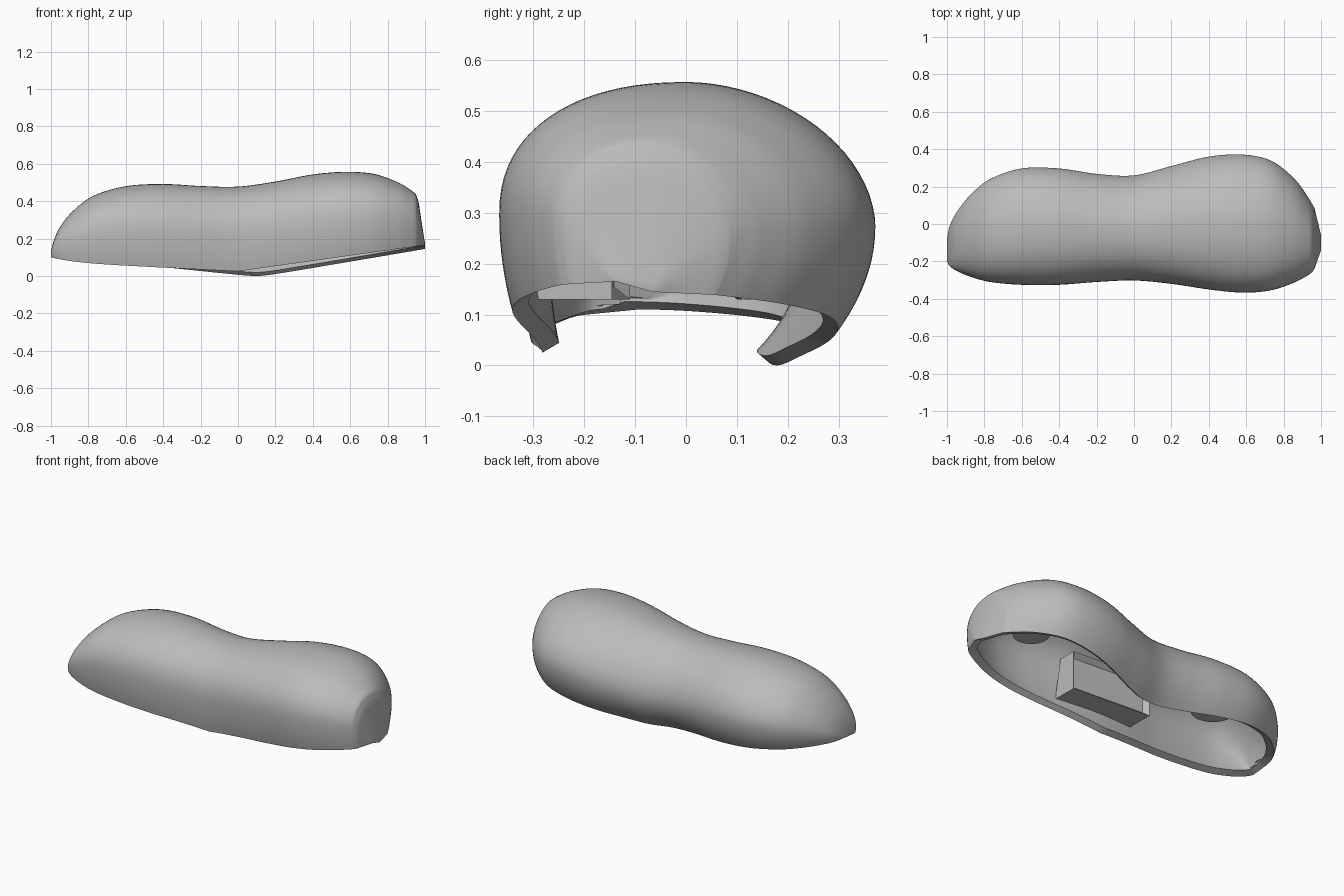
import bpy, bmesh, math
from mathutils import Vector

cube = bpy.data.objects.get("Cube")
if cube:
    bpy.data.objects.remove(cube, do_unlink=True)

grey = bpy.data.materials.new("plain_grey")
grey.use_nodes = True
grey.diffuse_color = (0.5, 0.5, 0.5, 1)
grey.node_tree.nodes["Principled BSDF"].inputs["Base Color"].default_value = (0.5, 0.5, 0.5, 1)

WALL = 0.035
AROUND = 20   # faces per quarter of a cross-section
STEPS = 6     # sections between two stations

# Stations along the body: x, front y, back y, crest height
STATIONS = [
    (-1.0, -0.20, -0.08, 0.13), (-0.985, -0.225, -0.01, 0.19),
    (-0.95, -0.25, 0.06, 0.265), (-0.88, -0.28, 0.15, 0.35),
    (-0.77, -0.31, 0.24, 0.43), (-0.60, -0.325, 0.297, 0.48),
    (-0.40, -0.325, 0.297, 0.492), (-0.20, -0.31, 0.268, 0.481),
    (0.0, -0.302, 0.26, 0.478), (0.20, -0.32, 0.31, 0.505),
    (0.40, -0.35, 0.36, 0.543), (0.58, -0.367, 0.371, 0.557),
    (0.73, -0.355, 0.34, 0.545), (0.85, -0.316, 0.25, 0.503),
    (0.92, -0.28, 0.16, 0.462), (0.952, -0.258, 0.108, 0.435),
    (0.965, -0.24, 0.085, 0.40), (1.0, -0.14, -0.06, 0.17)]


def smooth_stations():
    rows = [Vector(s) for s in STATIONS]
    result = []
    last = len(rows) - 1
    for i in range(last):
        p1, p2 = rows[i], rows[i + 1]
        p0, p3 = rows[max(i - 1, 0)], rows[min(i + 2, last)]
        for k in range(STEPS):
            t = k / STEPS
            if i >= last - 2:          # flat end face stays straight
                result.append(p1.lerp(p2, t))
                continue
            m1, m2 = (p2 - p0) / 2, (p3 - p1) / 2
            result.append(p1 * (2*t**3 - 3*t*t + 1) + m1 * (t**3 - 2*t*t + t)
                          + p2 * (3*t*t - 2*t**3) + m2 * (t**3 - t*t))
    return result + [rows[-1]]


def rim_height(x, back):
    if back:
        d = math.hypot(x - 0.1, 0.05) - 0.05
        return d * (0.17 if x > 0.1 else 0.105)
    return 0.025 + (0.14 * x if x > 0 else -0.05 * x + 0.025 * x**8)


def section(station, inset):
    """Arch from the front rim over the crest to the back rim."""
    x, front, back, top = station
    x *= 1 - inset
    front, back, top = front + inset, back - inset, top - inset
    mid, half = (front + back) / 2, (back - front) / 2
    points = []
    for side, power, is_back in ((-1, 2.25, False), (1, 1.87, True)):
        rim = rim_height(x, is_back) + inset * 0.55
        crest = max(top, rim + 0.01)
        wide = rim + 0.42 * (crest - rim)
        curl = 0.18 + 0.17 * math.exp(-((x - 0.05) / 0.35)**2) if is_back else 0.07
        part = []
        for k in range(AROUND // 2):           # lower wall curling inward
            s = 1 - k / (AROUND // 2)
            part.append((x, mid + side * half * (1 - curl * s * s), wide + (rim - wide) * s))
        for k in range(AROUND + 1):            # domed upper wall
            a = math.pi / 2 * k / AROUND
            part.append((x, mid + side * half * abs(math.cos(a))**(2 / power),
                         wide + (crest - wide) * math.sin(a)**(2 / power)))
        points += part if not is_back else part[-2::-1]
    return points


def finish(bm, name, angle=35):
    bmesh.ops.recalc_face_normals(bm, faces=bm.faces)
    mesh = bpy.data.meshes.new(name)
    bm.to_mesh(mesh)
    bm.free()
    obj = bpy.data.objects.new(name, mesh)
    bpy.context.collection.objects.link(obj)
    mesh.materials.append(grey)
    bpy.ops.object.select_all(action='DESELECT')
    obj.select_set(True)
    bpy.context.view_layer.objects.active = obj
    bpy.ops.object.shade_smooth_by_angle(angle=math.radians(angle))
    return obj


# Hollow body: outer skin, inner skin and the rim joining them
bm = bmesh.new()
stations = smooth_stations()
skins = [[[bm.verts.new(p) for p in section(s, inset)] for s in stations]
         for inset in (0, WALL)]
for grid in skins:
    for a, b in zip(grid, grid[1:]):
        for j in range(len(a) - 1):
            bm.faces.new((a[j], a[j + 1], b[j + 1], b[j]))
    # thin end caps
    bm.faces.new(grid[0])
    bm.faces.new(grid[-1])
loops = [[r[0] for r in g] + [r[-1] for r in reversed(g)] for g in skins]
for j in range(len(loops[0])):
    k = (j + 1) % len(loops[0])
    bm.faces.new((loops[0][j], loops[0][k], loops[1][k], loops[1][j]))
finish(bm, "hollow_body")

# Round posts hanging from the roof
for name, x, radius, top in (("large_end_post", 0.71, 0.1, 0.5),
                             ("small_end_post", -0.56, 0.12, 0.45)):
    bm = bmesh.new()
    bmesh.ops.create_cone(bm, cap_ends=True, segments=48, radius1=radius,
                          radius2=radius, depth=top - 0.25)
    bmesh.ops.translate(bm, verts=bm.verts, vec=(x, -0.01, (top + 0.25) / 2))
    finish(bm, name)


# Side blocks against the inner walls, each with a pocket in its inner face
def side_block(name, x0, x1, inner, low, high):
    bm = bmesh.new()
    bmesh.ops.create_cube(bm, size=1)
    for v in bm.verts:
        end, up, outer = v.co.x > 0, v.co.z > 0, v.co.y < 0
        wall = high if up else low
        v.co = (x1 if end else x0, wall[end] if outer else inner[end], 0.36 if up else 0.13)
    bmesh.ops.recalc_face_normals(bm, faces=bm.faces)
    sign = 1 if inner[0] > low[0] else -1
    face = max(bm.faces, key=lambda f: sign * f.calc_center_median().y)
    bmesh.ops.inset_individual(bm, faces=[face], thickness=0.035, depth=-0.03)
    finish(bm, name)


side_block("front_block", -0.2, 0.3, (-0.11, -0.145), (-0.28, -0.3), (-0.23, -0.255))
side_block("back_block", -0.15, 0.2, (0.1, 0.11), (0.22, 0.245), (0.18, 0.2))
